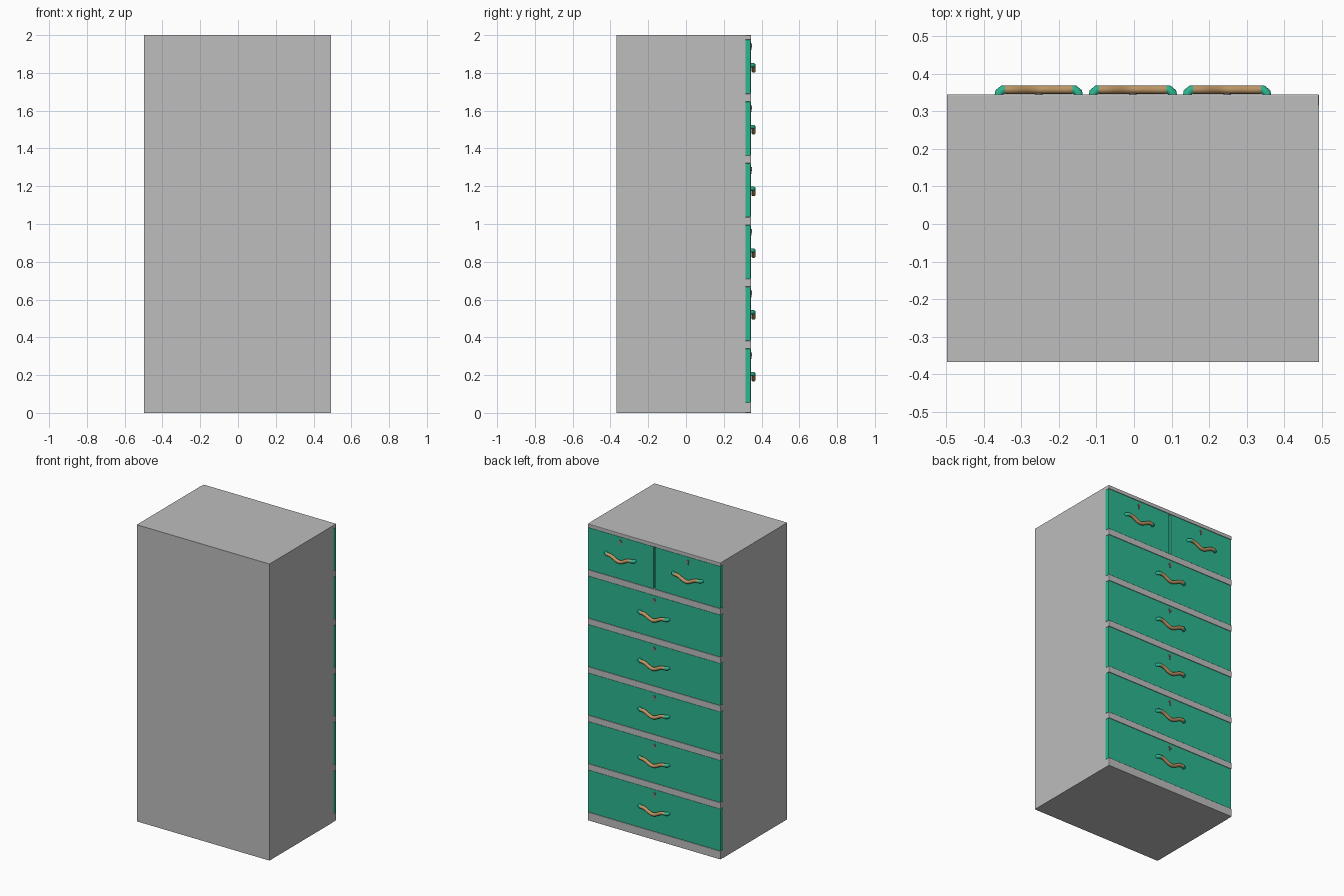
import bpy, bmesh, math
from mathutils import Vector

cube = bpy.data.objects.get("Cube")
if cube:
    bpy.data.objects.remove(cube, do_unlink=True)


def material(name, rgb):
    m = bpy.data.materials.new(name)
    m.use_nodes = True
    m.diffuse_color = (*rgb, 1)
    m.node_tree.nodes["Principled BSDF"].inputs["Base Color"].default_value = (*rgb, 1)
    return m


GREY = material("cabinet grey", (0.51, 0.51, 0.51))
GREEN = material("drawer green", (0.026, 0.47, 0.28))
TAN = material("handle tan", (0.50, 0.30, 0.13))
DARK = material("lock metal", (0.25, 0.20, 0.19))

CX = -0.003                  # cabinet centre line
HALF = 0.495                 # half width
BACK, BODY, FACE = -0.367, 0.315, 0.344


def add(name, mesh, *mats):
    for m in mats:
        mesh.materials.append(m)
    ob = bpy.data.objects.new(name, mesh)
    bpy.context.collection.objects.link(ob)
    return ob


def box(name, x, y, z, mat, bevel=0.0):
    """Box from (min, max) pairs, with optional softened edges."""
    bm = bmesh.new()
    bmesh.ops.create_cube(bm, size=1)
    for v in bm.verts:
        v.co = [(a + b) / 2 + c * (b - a) for c, (a, b) in zip(v.co, (x, y, z))]
    mesh = bpy.data.meshes.new(name)
    bm.to_mesh(mesh)
    bm.free()
    ob = add(name, mesh, mat)
    if bevel:
        mod = ob.modifiers.new("soft edges", "BEVEL")
        mod.width, mod.segments = bevel, 2
    return ob


def handle_mesh():
    """Sagging grip whose ends turn in to the drawer face."""
    sag = lambda x: -0.014 * (1 + math.cos(math.pi * min(abs(x) / 0.08, 1)))
    path = [(-0.107, -0.008), (-0.105, 0.006), (-0.095, 0.0135)]
    pts = [Vector((x, y, 0)) for x, y in path]
    pts += [Vector((x, 0.0135, sag(x))) for x in [-0.09 + 0.009 * i for i in range(21)]]
    pts += [Vector((-x, y, 0)) for x, y in reversed(path)]
    sides, radius = 12, 0.0115
    bm = bmesh.new()
    rings = []
    for i, p in enumerate(pts):
        t = (pts[min(i + 1, len(pts) - 1)] - pts[max(i - 1, 0)]).normalized()
        u = Vector((0, 0, 1))
        u = (u - t * u.dot(t)).normalized()
        w = t.cross(u)
        angles = [math.tau * k / sides for k in range(sides)]
        rings.append([bm.verts.new(p + radius * (math.cos(a) * u + math.sin(a) * w))
                      for a in angles])
    for a, b in zip(rings, rings[1:]):
        for k in range(sides):
            n = (k + 1) % sides
            f = bm.faces.new((a[k], a[n], b[n], b[k]))
            f.smooth = True
            # green mounts at both ends, tan grip between
            f.material_index = int(abs(f.calc_center_median().x) < 0.09)
    for r in (rings[0], rings[-1]):
        bm.faces.new(r)
    bmesh.ops.recalc_face_normals(bm, faces=bm.faces[:])
    mesh = bpy.data.meshes.new("handle")
    bm.to_mesh(mesh)
    bm.free()
    mesh.materials.append(GREEN)
    mesh.materials.append(TAN)
    return mesh


def lock(name, x, z):
    """Small round lock with a short key slot plate below it."""
    bm = bmesh.new()
    bmesh.ops.create_cone(bm, cap_ends=True, segments=16, radius1=0.010,
                          radius2=0.010, depth=0.009)
    mesh = bpy.data.meshes.new(name)
    bm.to_mesh(mesh)
    bm.free()
    ob = add(name, mesh, DARK)
    ob.rotation_euler.x = math.pi / 2
    ob.location = (x, FACE, z)
    box(name + "_slot", (x - 0.004, x + 0.004), (FACE - 0.003, FACE + 0.003),
        (z - 0.025, z), DARK)


# Cabinet carcass
box("cabinet_body", (CX - HALF, CX + HALF), (BACK, BODY), (0, 2), GREY)

# Drawer rows and the rails between them
rows = [(0.055 + 0.327 * i, 0.34 + 0.327 * i) for i in range(6)]
edges = [0] + [z for row in rows for z in row] + [2]
for i in range(0, len(edges), 2):
    box(f"rail_{i // 2 + 1}", (CX - HALF, CX + HALF), (BODY - 0.01, FACE + 0.001),
        (edges[i], edges[i + 1]), GREY, 0.003)

# Drawers, each with a handle and a lock; the top row is split in two
grip = handle_mesh()
for i, (low, high) in enumerate(rows):
    if i == len(rows) - 1:
        spans = [(-HALF, -0.006), (0.006, HALF)]
    else:
        spans = [(-HALF, HALF)]
    for j, (a, b) in enumerate(spans):
        tag = f"{i + 1}_{j + 1}"
        mid = CX + (a + b) / 2
        box(f"drawer_{tag}", (CX + a, CX + b), (BODY - 0.005, FACE - 0.001),
            (low, high), GREEN, 0.003)
        ob = bpy.data.objects.new(f"handle_{tag}", grip)
        bpy.context.collection.objects.link(ob)
        ob.location = (mid, FACE, (low + high) / 2 + 0.008)
        lock(f"lock_{tag}", mid, high - 0.03)
